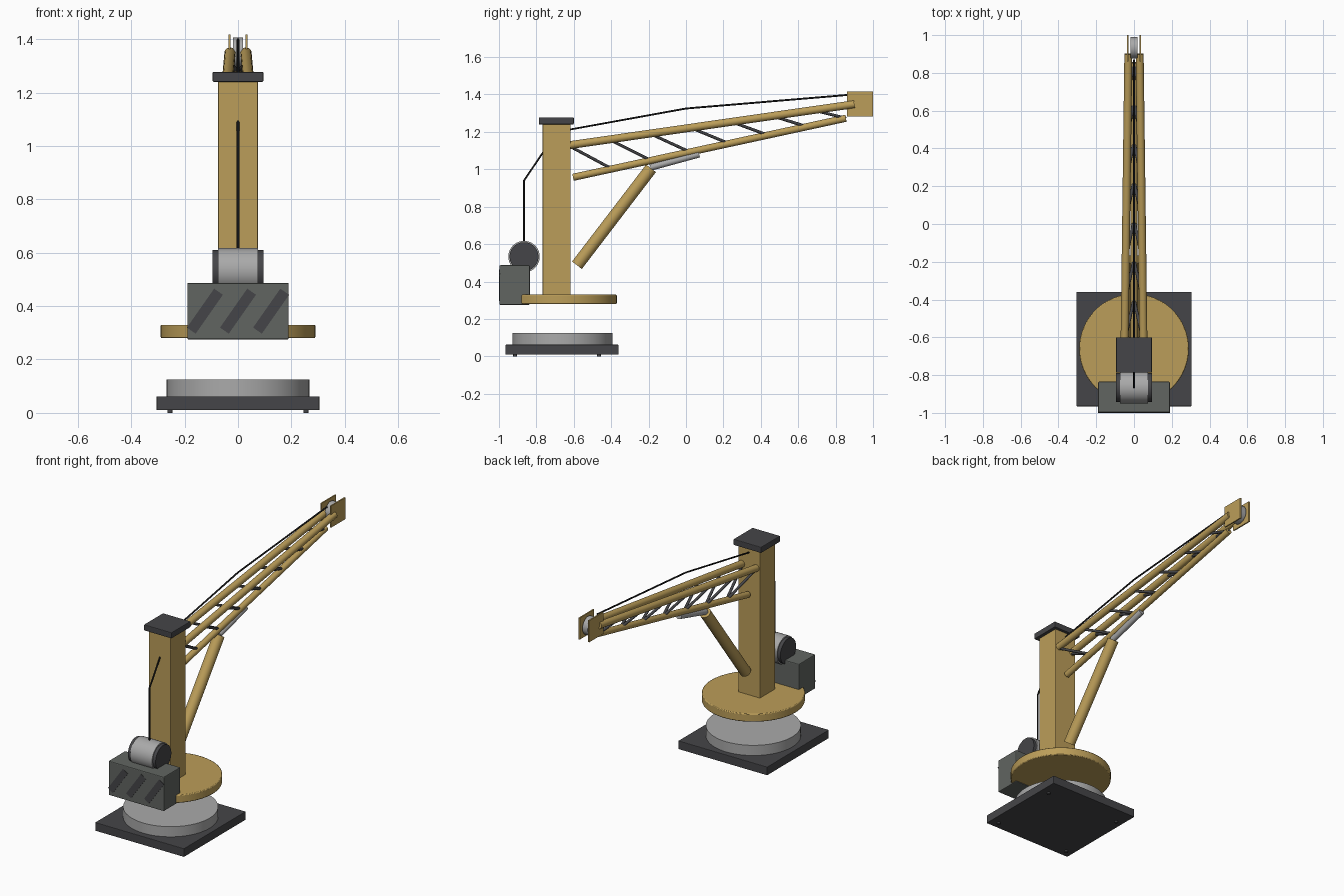
import bpy, math
from mathutils import Vector

if "Cube" in bpy.data.objects:
    bpy.data.objects.remove(bpy.data.objects["Cube"])


def mat(name, rgb):
    m = bpy.data.materials.new(name)
    m.diffuse_color = (*rgb, 1)
    m.use_nodes = True
    m.node_tree.nodes["Principled BSDF"].inputs["Base Color"].default_value = m.diffuse_color
    return m


GOLD = mat("ochre_paint", (0.50, 0.34, 0.10))
DARK = mat("dark_steel", (0.06, 0.06, 0.065))
WEIGHT = mat("weight_grey", (0.12, 0.13, 0.12))
STEEL = mat("light_steel", (0.40, 0.40, 0.40))
ROPE = mat("rope_black", (0.01, 0.01, 0.01))


def finish(o, name, m, bevel=0):
    o.name = name
    o.data.materials.append(m)
    if bevel:
        b = o.modifiers.new("bevel", "BEVEL")
        b.width, b.segments = bevel, 2
        b.limit_method = "ANGLE"
    return o


def box(name, x, y, z, m, bevel=0.0):
    """Box from (min, max) ranges."""
    r = (x, y, z)
    bpy.ops.mesh.primitive_cube_add(size=1, location=[(a + b) / 2 for a, b in r])
    o = bpy.context.object
    o.scale = [b - a for a, b in r]
    bpy.ops.object.transform_apply(location=False, rotation=False, scale=True)
    return finish(o, name, m, bevel)


def rod(name, a, b, r, m, sides=24, bevel=0):
    """Cylinder between two points."""
    a, b = Vector(a), Vector(b)
    d = b - a
    bpy.ops.mesh.primitive_cylinder_add(vertices=sides, radius=r, depth=d.length,
                                        location=(a + b) / 2)
    o = bpy.context.object
    o.rotation_euler = d.to_track_quat("Z", "Y").to_euler()
    bpy.ops.object.shade_smooth_by_angle(angle=math.radians(35))
    return finish(o, name, m, bevel)


CY = -0.66   # slewing axis

# Base plate, feet and fixed bearing ring
box("base_plate", (-0.305, 0.305), (-0.965, -0.36), (0.01, 0.062), DARK, 0.003)
for x in (-0.255, 0.255):
    for y in (-0.914, -0.465):
        rod("anchor_bolt", (x, y, 0), (x, y, 0.03), 0.01, DARK, 12)
rod("bearing_ring", (0, CY, 0.06), (0, CY, 0.125), 0.267, STEEL, 64)

# Rotating table, mast and cap
rod("turntable", (0, CY, 0.28), (0, CY, 0.33), 0.29, GOLD, 64, 0.005)
box("mast", (-0.075, 0.075), (-0.766, -0.617), (0.325, 1.245), GOLD, 0.004)
box("mast_cap", (-0.095, 0.095), (-0.787, -0.6), (1.24, 1.277), DARK, 0.004)

# Counterweight with diagonal stripes
box("counterweight", (-0.19, 0.19), (-0.998, -0.835), (0.275, 0.487), WEIGHT, 0.005)
for x in (-0.124, 0, 0.124):
    s = box("hazard_stripe", (x - 0.089, x + 0.089), (-1.0, -0.994), (0.361, 0.401), DARK)
    s.rotation_euler.y = -math.radians(55)

# Winch
rod("winch_drum", (-0.075, -0.866, 0.533), (0.075, -0.866, 0.533), 0.084, STEEL, 48)
for s in (-1, 1):
    rod("winch_flange", (s * 0.073, -0.866, 0.533), (s * 0.095, -0.866, 0.533), 0.077, DARK, 48)

# Triangular lattice boom: two upper chords, one lower chord, diagonals
low_a, low_b = Vector((0, -0.604, 0.957)), Vector((0, 0.855, 1.273))
rod("lower_chord", low_a, low_b, 0.019, GOLD)
BAYS = 7
for s in (-1, 1):
    top_a, top_b = Vector((s * 0.05, -0.63, 1.128)), Vector((s * 0.03, 0.9, 1.348))
    rod("upper_chord", top_a, top_b, 0.021, GOLD)
    for i in range(BAYS):
        rod("lattice_brace", top_a.lerp(top_b, i / BAYS),
            low_a.lerp(low_b, (i + 1) / BAYS), 0.008, DARK, 12)

# Boom head cheeks and sheave
for s in (-1, 1):
    box("head_cheek", (s * 0.032 - 0.004, s * 0.032 + 0.004), (0.86, 1.0), (1.283, 1.417), GOLD)
rod("head_sheave", (-0.018, 0.933, 1.35), (0.018, 0.933, 1.35), 0.056, STEEL, 40)

# Luffing ram: body and piston
rod("ram_body", (0, -0.583, 0.487), (0, -0.187, 1.005), 0.033, GOLD, 32)
rod("ram_piston", (0, -0.19, 1.01), (0, 0.07, 1.081), 0.018, STEEL)

# Hoist rope, over the mast and out to the sheave
pts = [(-0.866, 0.615), (-0.866, 0.94), (-0.69, 1.2), (0, 1.325), (0.87, 1.398)]
cu = bpy.data.curves.new("hoist_rope", "CURVE")
cu.dimensions = "3D"
cu.bevel_depth, cu.bevel_resolution = 0.005, 2
cu.use_fill_caps = True
sp = cu.splines.new("POLY")
sp.points.add(len(pts) - 1)
for p, (y, z) in zip(sp.points, pts):
    p.co = (0, y, z, 1)
rope = bpy.data.objects.new("hoist_rope", cu)
bpy.context.collection.objects.link(rope)
cu.materials.append(ROPE)
